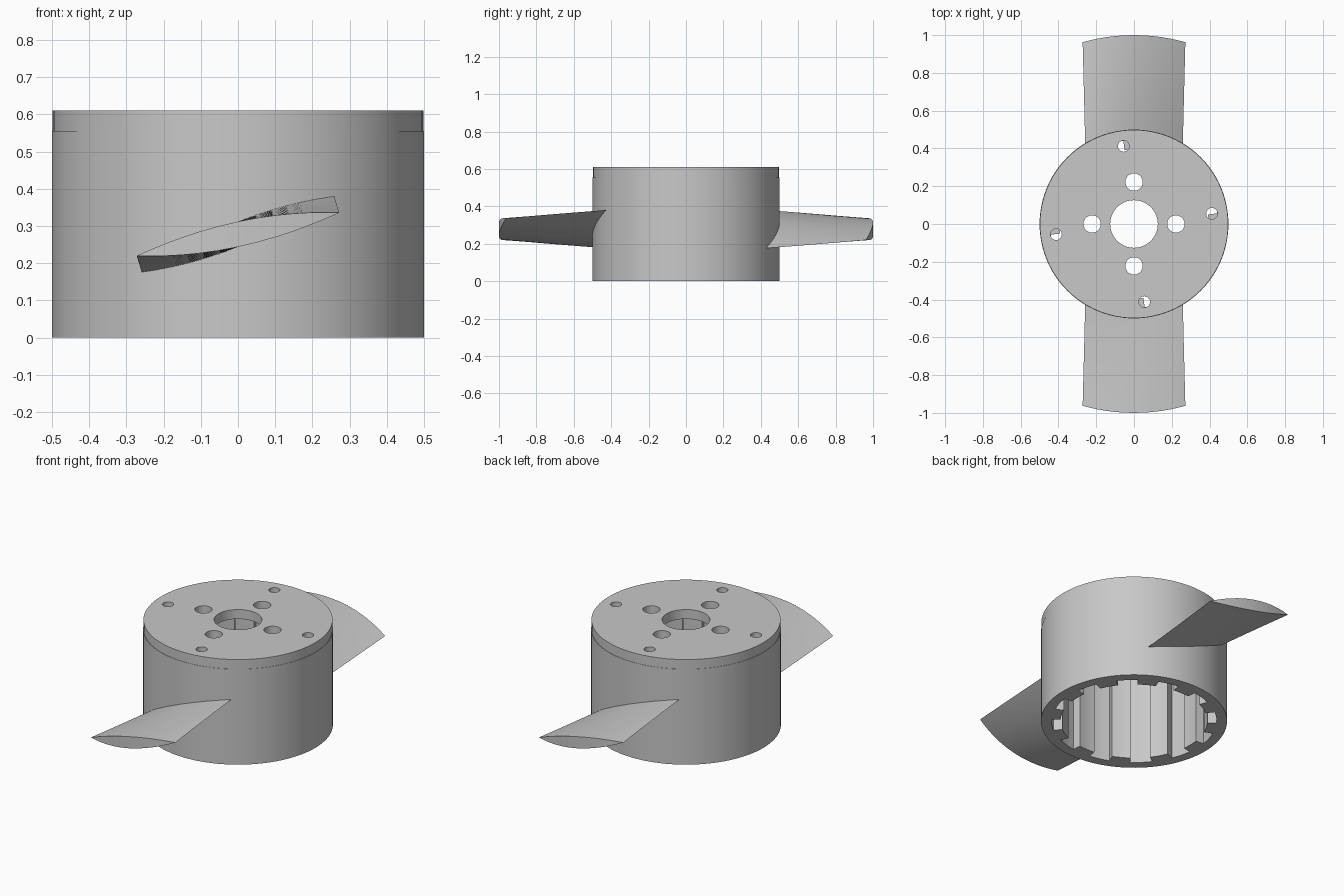
import bpy
import bmesh
from math import sin, cos, pi, radians, sqrt, atan2

cube = bpy.data.objects.get("Cube")
if cube:
    bpy.data.objects.remove(cube, do_unlink=True)

GREY = (0.58, 0.58, 0.58, 1)
mat = bpy.data.materials.new("plain grey")
mat.use_nodes = True
mat.diffuse_color = GREY
mat.node_tree.nodes["Principled BSDF"].inputs["Base Color"].default_value = GREY


def add_object(name, mesh):
    """Clean the mesh, link it and smooth it while keeping hard edges."""
    bm = bmesh.new()
    bm.from_mesh(mesh)
    bmesh.ops.remove_doubles(bm, verts=bm.verts, dist=0.0001)
    bmesh.ops.recalc_face_normals(bm, faces=bm.faces)
    bm.to_mesh(mesh)
    bm.free()
    mesh.materials.clear()
    mesh.materials.append(mat)
    ob = bpy.data.objects.new(name, mesh)
    bpy.context.collection.objects.link(ob)
    bpy.ops.object.select_all(action='DESELECT')
    ob.select_set(True)
    bpy.context.view_layer.objects.active = ob
    bpy.ops.object.shade_smooth_by_angle(angle=radians(25))
    return ob


def circle(radius, n, cx=0.0, cy=0.0):
    return [(cx + radius * cos(2 * pi * i / n), cy + radius * sin(2 * pi * i / n))
            for i in range(n)]


def plate(name, outlines, z0, z1):
    """Extrude an outer outline with holes from z0 to z1."""
    curve = bpy.data.curves.new(name, 'CURVE')
    curve.dimensions = '2D'
    curve.fill_mode = 'BOTH'
    curve.extrude = (z1 - z0) / 2
    for outline in outlines:
        spline = curve.splines.new('POLY')
        spline.points.add(len(outline) - 1)
        for p, (x, y) in zip(spline.points, outline):
            p.co = (x, y, 0, 1)
        spline.use_cyclic_u = True
    temp = bpy.data.objects.new(name + " outline", curve)
    bpy.context.collection.objects.link(temp)
    bpy.context.view_layer.update()
    deps = bpy.context.evaluated_depsgraph_get()
    mesh = bpy.data.meshes.new_from_object(temp.evaluated_get(deps))
    bpy.data.objects.remove(temp, do_unlink=True)
    for v in mesh.vertices:
        v.co.z += (z0 + z1) / 2
    return add_object(name, mesh)


# Hub wall, with twelve ribs around the inside
TEETH, HALF_TOOTH = 12, 7.3
STEP = 360 / TEETH
inner = []
for k in range(TEETH):
    spans = ((0.395, -HALF_TOOTH, HALF_TOOTH),
             (0.444, HALF_TOOTH, STEP - HALF_TOOTH))
    for radius, start, end in spans:
        for i in range(5):
            a = radians(k * STEP + start + (end - start) * i / 4)
            inner.append((radius * cos(a), radius * sin(a)))
plate("hub_wall", [circle(0.5, 96), inner], 0, 0.555)

# Lid, with a shaft hole, four bolt holes and four small vents
holes = [circle(0.126, 48)]
vent_angle = atan2(0.055, 0.412)
for k in range(4):
    a = k * pi / 2
    holes.append(circle(0.046, 24, 0.222 * cos(a), 0.222 * sin(a)))
    b = a + vent_angle
    holes.append(circle(0.03, 20, 0.416 * cos(b), 0.416 * sin(b)))
plate("hub_lid", [circle(0.498, 96)] + holes, 0.555, 0.61)


def blade(name, side):
    """Twisted lens-section blade; side is -1 for front, 1 for back."""
    rings, half = 12, 16
    bm = bmesh.new()
    sections = []
    for j in range(rings + 1):
        t = j / rings
        reach = 0.48 + 0.52 * t
        width = 0.258 + 0.014 * t
        slope = 0.40 - 0.187 * t
        section = []
        for i in range(2 * half):
            a = pi * i / half
            s = cos(a)
            bulge = 0.034 * (1 - s * s) * (1 if a < pi else -1)
            x = s * width
            y = -sqrt(reach ** 2 - x ** 2)
            z = 0.278 + x * slope + bulge
            section.append(bm.verts.new((-side * x, -side * y, z)))
        sections.append(section)
    for low, high in zip(sections, sections[1:]):
        for i in range(2 * half):
            n = (i + 1) % (2 * half)
            bm.faces.new((low[i], low[n], high[n], high[i]))
    # Close the root and the tip with strips across the lens
    for sec in (sections[0], sections[-1]):
        for i in range(half):
            strip = [sec[i], sec[i + 1], sec[-i - 1], sec[-i]]
            bm.faces.new(list(dict.fromkeys(strip)))
    mesh = bpy.data.meshes.new(name)
    bm.to_mesh(mesh)
    bm.free()
    add_object(name, mesh)


blade("front_blade", -1)
blade("back_blade", 1)
